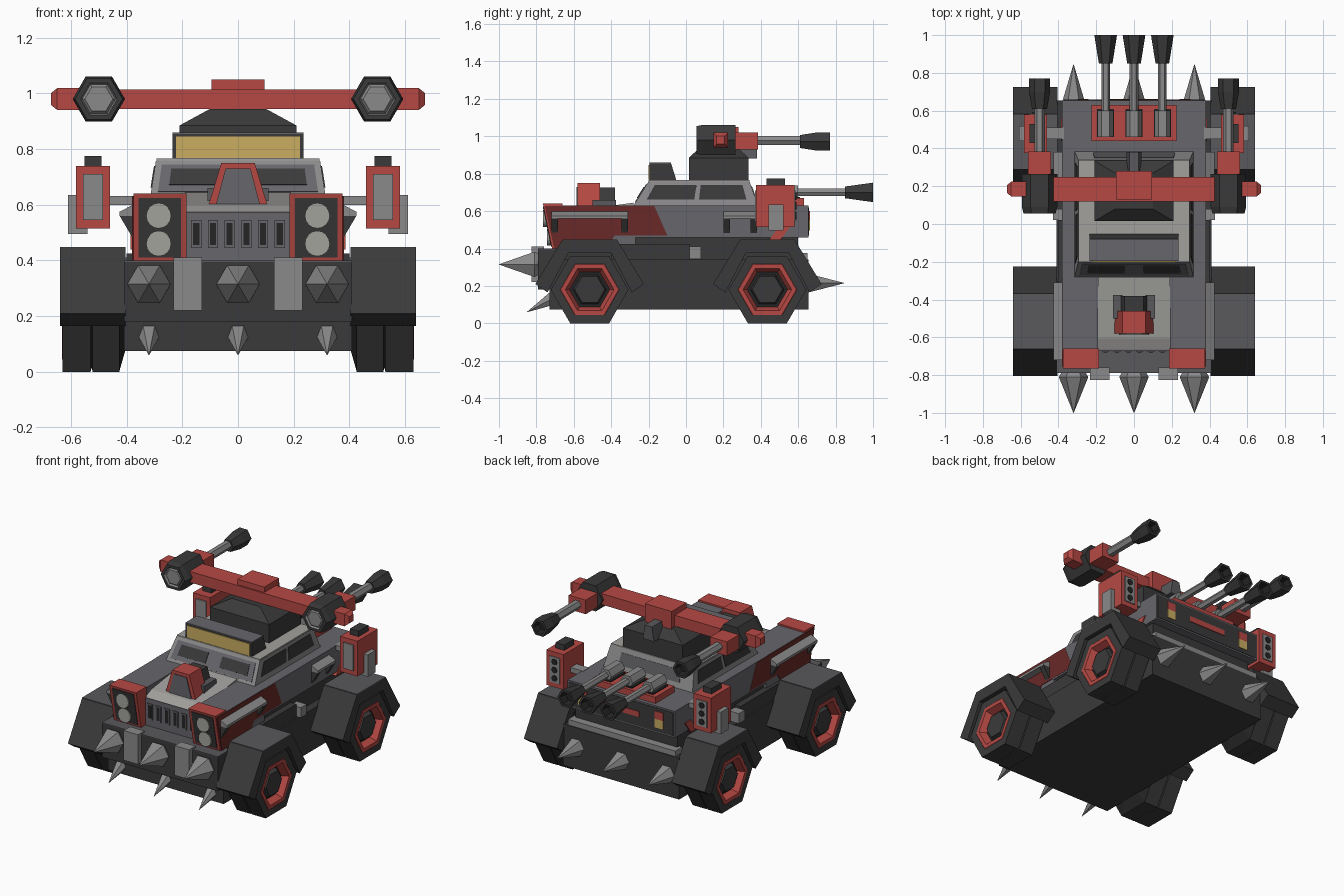
import bpy, bmesh, math
from mathutils import Vector, Matrix

if "Cube" in bpy.data.objects:
    bpy.data.objects.remove(bpy.data.objects["Cube"])

COL = {"black": (.018, .018, .018), "dark_gray": (.042, .042, .043), "charcoal": (.1, .098, .108),
       "medium_gray": (.135, .132, .15), "light_gray": (.26, .255, .26), "pale_gray": (.36, .355, .34),
       "red": (.47, .066, .057), "dark_red": (.14, .022, .021), "yellow": (.6, .42, .12), "lens": (.36, .36, .335)}
MATS = {}
for k, c in COL.items():
    m = bpy.data.materials.new(k)
    m.diffuse_color = (*c, 1)
    m.use_nodes = True
    m.node_tree.nodes["Principled BSDF"].inputs["Base Color"].default_value = m.diffuse_color
    MATS[k] = m


def finish(name, bm, mats):
    bmesh.ops.recalc_face_normals(bm, faces=bm.faces)
    me = bpy.data.meshes.new(name)
    bm.to_mesh(me)
    bm.free()
    for k in mats:
        me.materials.append(MATS[k])
    ob = bpy.data.objects.new(name, me)
    bpy.context.collection.objects.link(ob)
    return ob


def loft(name, rings, mats):
    """Join rings of points; mats = one colour or one per segment plus end cap."""
    bm = bmesh.new()
    if isinstance(mats, str):
        mats = [mats] * len(rings)
    used = list(dict.fromkeys(mats))
    R = [[bm.verts.new(p) for p in r] for r in rings]
    n = len(R[0])
    bm.faces.new(R[0]).material_index = used.index(mats[0])
    for i in range(len(R) - 1):
        for j in range(n):
            f = bm.faces.new((R[i][j], R[i][(j + 1) % n], R[i + 1][(j + 1) % n], R[i + 1][j]))
            f.material_index = used.index(mats[i])
    bm.faces.new(R[-1]).material_index = used.index(mats[-1])
    return finish(name, bm, used)


def rect(x0, x1, y0, y1, z):
    return [(x0, y0, z), (x1, y0, z), (x1, y1, z), (x0, y1, z)]


def box(name, x0, x1, y0, y1, z0, z1, mat):
    return loft(name, [rect(x0, x1, y0, y1, z0), rect(x0, x1, y0, y1, z1)], mat)


def prism(name, axis, prof, a, b, mat):
    pt = (lambda t, p: (t, p[0], p[1])) if axis == 'x' else (lambda t, p: (p[0], t, p[1]))
    return loft(name, [[pt(t, p) for p in prof] for t in (a, b)], mat)


def tube(name, axis, c, secs, mats, sides=6, phase=0):
    rings = []
    for t, r in secs:
        ring = []
        for i in range(sides):
            a = 2 * math.pi * i / sides + phase
            u, v = c[0] + r * math.cos(a), c[1] + r * math.sin(a)
            ring.append((t, u, v) if axis == 'x' else (u, t, v))
        rings.append(ring)
    return loft(name, rings, mats)


def plate(name, q, u0, u1, v0, v1, mat, off=.004):
    """Thin plate on a region of quad q (bottom-left, bottom-right, top-right, top-left)."""
    q = [Vector(p) for p in q]
    at = lambda u, v: q[0].lerp(q[1], u).lerp(q[3].lerp(q[2], u), v)
    pts = [at(u0, v0), at(u1, v0), at(u1, v1), at(u0, v1)]
    n = (q[1] - q[0]).cross(q[3] - q[0]).normalized() * off
    return loft(name, [[p - n for p in pts], [p + n for p in pts]], mat)


# Chassis, bumpers and lower body
box("chassis", -.41, .41, -.73, .655, .075, .34, "dark_gray")
box("front_bumper", -.41, .41, -.79, -.66, .18, .395, "dark_gray")
box("bumper_tread", -.41, .41, -.79, -.66, .395, .4, "charcoal")
box("lower_body", -.36, .36, -.66, .6, .34, .47, "dark_gray")
box("rear_ledge", -.38, .38, .58, .65, .34, .375, "light_gray")
box("mid_body", -.38, .38, -.28, .655, .46, .63, "medium_gray")
box("rear_panel", -.37, .37, .64, .658, .47, .62, "dark_gray")
box("rear_red_bar", -.13, .13, .65, .662, .53, .565, "red")

# Hood, grille and scoop
prism("hood", 'x', [(-.66, .4), (-.665, .575), (-.605, .6), (-.28, .645), (-.28, .4)], -.19, .19, "pale_gray")
box("grille", -.19, .19, -.672, -.655, .4, .575, "medium_gray")
for i in range(6):
    x = -.15 + .06 * i
    box("grille_slot_frame", x - .018, x + .018, -.678, -.66, .445, .545, "medium_gray")
    box("grille_slot", x - .011, x + .011, -.681, -.66, .455, .535, "black")
prism("hood_scoop", 'y', [(-.11, .585), (.11, .585), (.06, .75), (-.06, .75)], -.58, -.46, "red")
prism("scoop_mouth", 'y', [(-.082, .59), (.082, .59), (.045, .73), (-.045, .73)], -.586, -.57, "medium_gray")
prism("scoop_back", 'y', [(-.085, .6), (.085, .6), (.05, .725), (-.05, .725)], -.46, -.38, "dark_gray")
for s in (1, -1):
    box("scoop_pipe", s * .06, s * .11, -.5, -.375, .61, .66, "charcoal")

# Cabin with roof and windows
b, t = rect(-.315, .315, -.28, .385, .63), rect(-.295, .295, -.2, .34, .758)
loft("cabin", [b, t], "light_gray")
box("roof", -.293, .293, -.2, .34, .758, .766, "pale_gray")
front = (b[0], b[1], t[1], t[0])
plate("windshield_frame", front, .04, .96, .12, .88, "medium_gray", .004)
for u in (.1, .58):
    plate("windshield", front, u, u + .32, .3, .75, "dark_gray", .007)
for q in ((b[1], b[2], t[2], t[1]), (b[3], b[0], t[0], t[3])):
    for u in (.08, .52):
        plate("side_window", q, u, u + .4, .25, .85, "dark_gray")
plate("rear_window", (b[2], b[3], t[3], t[2]), .15, .85, .25, .8, "charcoal")

# Roof light bar
prism("light_bar_housing", 'x', [(-.195, .76), (-.195, .855), (-.08, .855), (-.05, .76)], -.235, .235, "dark_gray")
box("light_bar_top", -.235, .235, -.195, -.08, .854, .859, "medium_gray")
box("light_bar_lamp", -.222, .222, -.2, -.19, .768, .846, "yellow")

# Turret
loft("turret_base", [rect(-.21, .21, .015, .335, .76), rect(-.21, .21, .015, .335, .885),
                     rect(-.1, .1, .08, .27, .945)], "dark_gray")
box("turret_beam", -.43, .43, .12, .25, .945, 1.015, "red")
box("turret_block", -.095, .095, .13, .28, .93, 1.05, "red")
prism("turret_rear_fin", 'y', [(-.04, .88), (.04, .88), (.025, .97), (-.025, .97)], .25, .38, "charcoal")

# Three rear guns on a red mount
box("rear_gun_mount", -.225, .225, .44, .63, .62, .67, "red")
for x in (-.15, 0, .15):
    box("rear_gun_slot", x - .045, x + .045, .46, .61, .66, .676, "black")
    tube("rear_gun_breech", 'y', (x, .7), [(.46, .042), (.6, .042)], "light_gray")
    tube("rear_gun_barrel", 'y', (x, .7), [(.6, .023), (.87, .023)], "light_gray")
    tube("rear_gun_muzzle", 'y', (x, .7), [(.85, .036), (1, .06), (1, .045), (.95, .035)],
         ["dark_gray", "dark_gray", "black", "black"])

# Spikes
for x in (-.32, 0, .32):
    tube("front_spike", 'y', (x, .315), [(-.78, .06), (-.81, .078), (-1, .001)], "light_gray")
    tube("rear_spike", 'y', (x, .215), [(.64, .062), (.845, .001)], "light_gray")
    low = tube("lower_spike", 'y', (0, 0), [(0, .045), (-.17, .001)], "light_gray")
    low.matrix_world = Matrix.Translation((x, -.7, .14)) @ Matrix.Rotation(math.radians(28), 4, 'X')

for s in (1, -1):
    # Wheels and arches
    for cy in (-.515, .435):
        tube("wheel", 'x', (cy, .18),
             [(s * .40, .1), (s * .425, .2), (s * .425, .208), (s * .522, .208), (s * .526, .19), (s * .53, .208),
              (s * .63, .208), (s * .63, .158), (s * .632, .155), (s * .632, .13), (s * .59, .108),
              (s * .59, .09), (s * .615, .08)],
             ["black"] * 2 + ["dark_gray"] * 5 + ["red"] * 3 + ["black"] + ["dark_gray"] * 2)
        arch = [(-.29, .21), (-.147, .445), (.147, .445), (.29, .21),
                (.225, .165), (.115, .375), (-.115, .375), (-.225, .165)]
        prism("wheel_arch", 'x', [(cy + y, z) for y, z in arch], s * .405, s * .64, "dark_gray")
        box("wheel_arch_top", s * .405, s * .64, cy - .145, cy + .145, .443, .449, "charcoal")

    # Front rails, red side panels, side strips
    box("front_rail", s * .19, s * .378, -.67, -.27, .4, .63, "medium_gray")
    prism("side_panel", 'x', [(-.755, .628), (-.17, .628), (-.1, .47), (-.38, .47), (-.42, .41), (-.705, .4)],
          s * .374, s * .381, "dark_red")
    for y0, y1 in ((-.72, -.31), (.2, .38)):
        prism("side_strip", 'y', [(s * .378, .6), (s * .425, .575), (s * .425, .56), (s * .378, .56)],
              y0, y1, "light_gray")
        for y in (y0, y1 - .035):
            prism("side_strip_bracket", 'y', [(s * .378, .56), (s * .425, .56), (s * .378, .48)],
                  y, y + .035, "dark_gray")
    box("side_sill", s * .36, s * .4, -.4, .02, .34, .425, "dark_gray")
    box("side_step", s * .36, s * .43, .02, .08, .345, .41, "light_gray")

    # Headlights
    hl = [(-.765, .64), (-.66, .64), (-.66, .395), (-.715, .395)]
    prism("headlight_box", 'x', hl, s * .185, s * .376, "red")
    xa, xb = sorted((s * .185, s * .376))
    plate("headlight_panel", ((xa, -.715, .395), (xb, -.715, .395), (xb, -.765, .64), (xa, -.765, .64)),
          .1, .9, .07, .94, "dark_gray")
    for z, y in ((.56, -.748), (.46, -.728)):
        tube("headlight_lens", 'y', (s * .285, z), [(y + .01, .045), (y - .016, .045)], "lens", 16)
    box("bumper_plate", s * .13, s * .232, -.825, -.76, .22, .41, "light_gray")

    # Tail lights
    box("tail_light_red", s * .24, s * .3, .65, .662, .55, .6, "red")
    box("tail_light_yellow", s * .24, s * .3, .65, .662, .495, .55, "yellow")

    # Side missile pods with brackets
    box("pod", s * .46, s * .582, .375, .58, .515, .74, "red")
    box("pod_front_plate", s * .485, s * .557, .368, .38, .545, .71, "light_gray")
    box("pod_rear_plate", s * .485, s * .557, .57, .586, .545, .71, "light_gray")
    for z in (.575, .628, .68):
        tube("pod_tube", 'y', (s * .521, z), [(.57, .02), (.59, .02)], "black", 8)
    box("pod_cap", s * .49, s * .552, .43, .53, .74, .775, "dark_gray")
    box("pod_arm", s * .37, s * .47, .45, .51, .6, .632, "light_gray")
    box("pod_base", s * .54, s * .61, .44, .52, .495, .518, "light_gray")
    box("pod_bracket", s * .58, s * .61, .44, .52, .495, .635, "light_gray")
    prism("rear_strut", 'x', [(.44, .44), (.5, .44), (.56, .52), (.5, .52)], s * .36, s * .386, "red")

    # Turret guns
    c = (s * .5, .98)
    tube("gun_body", 'y', c, [(.265, .094), (.09, .094), (.055, .085), (.055, .066), (.07, .06), (.06, .05)],
         ["dark_gray"] * 3 + ["light_gray"] * 3)
    tube("gun_side_nub", 'x', (.185, .98), [(s * .56, .055), (s * .65, .055), (s * .672, .03)], "red", 4, math.pi / 4)
    box("gun_collar", s * .44, s * .56, .26, .385, .93, 1.02, "red")
    tube("gun_barrel", 'y', (s * .5, .977), [(.37, .028), (.63, .028)], "light_gray")
    tube("gun_muzzle", 'y', (s * .5, .972), [(.61, .04), (.7, .056), (.77, .056), (.77, .04), (.73, .03)],
         ["dark_gray"] * 3 + ["black"] * 2)
